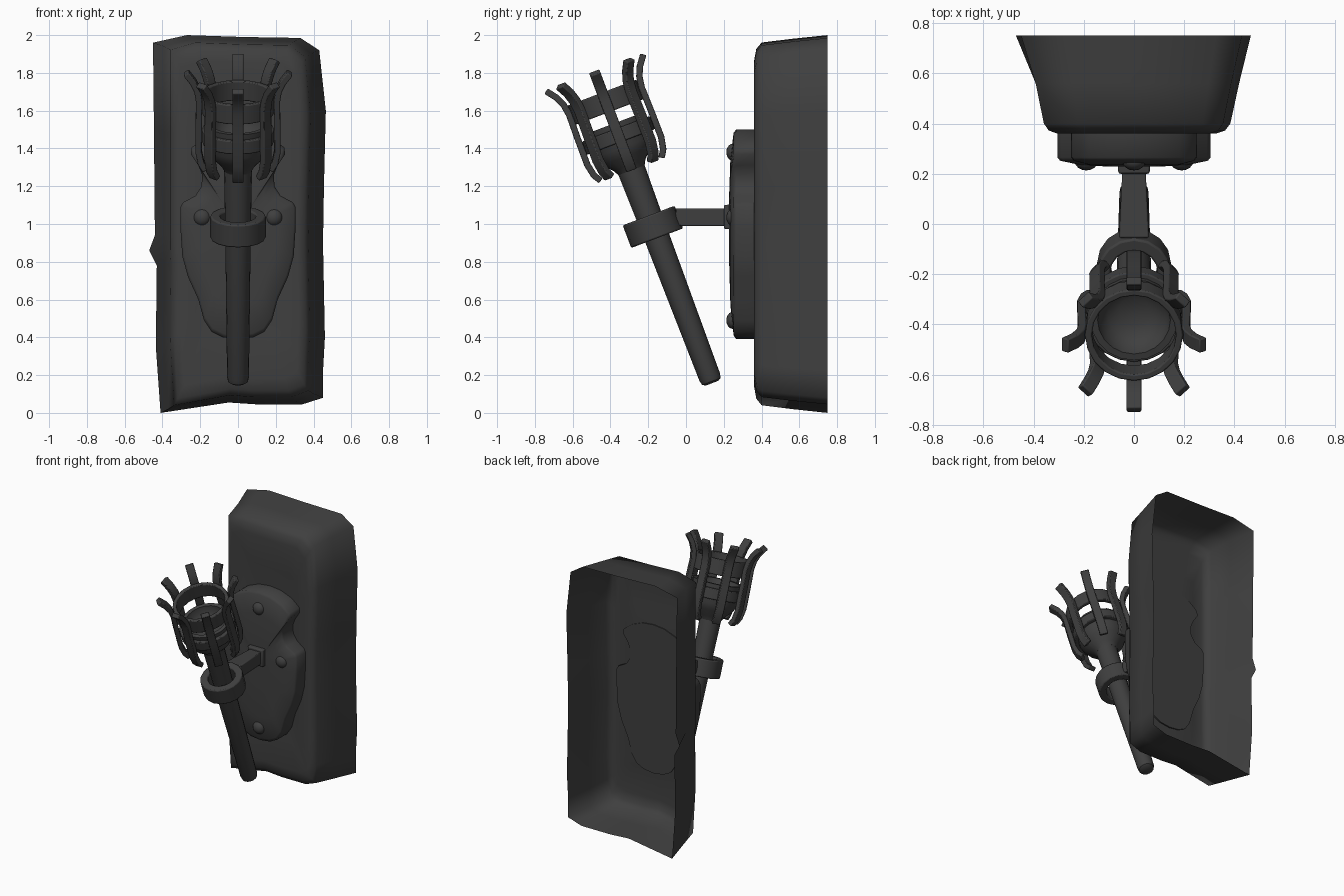
import bpy, bmesh, math
from mathutils import Matrix, Vector

if "Cube" in bpy.data.objects:
    bpy.data.objects.remove(bpy.data.objects["Cube"])

# Tilted frame of the torch: origin at the holder ring, local z along the handle
TORCH = Matrix.Translation((0, -0.175, 0.985)) @ Matrix.Rotation(math.radians(20.7), 4, 'X')

DARK = bpy.data.materials.new("dark_iron")
DARK.diffuse_color = (0.05, 0.05, 0.05, 1)
DARK.use_nodes = True
DARK.node_tree.nodes["Principled BSDF"].inputs["Base Color"].default_value = DARK.diffuse_color


def finish(name, bm, matrix=Matrix(), angle=35, bevel=0):
    bmesh.ops.recalc_face_normals(bm, faces=bm.faces)
    bm.transform(matrix)
    me = bpy.data.meshes.new(name)
    bm.to_mesh(me)
    bm.free()
    me.materials.append(DARK)
    ob = bpy.data.objects.new(name, me)
    bpy.context.collection.objects.link(ob)
    bpy.ops.object.select_all(action='DESELECT')
    bpy.context.view_layer.objects.active = ob
    ob.select_set(True)
    bpy.ops.object.shade_smooth_by_angle(angle=math.radians(angle))
    if bevel:
        mod = ob.modifiers.new("soft_edges", 'BEVEL')
        mod.width, mod.segments = bevel, 2
    return ob


def loft(rings, cap_start=False, cap_end=False, loop=False):
    bm = bmesh.new()
    rows = [[bm.verts.new(p) for p in r] for r in rings]
    n = len(rows[0])
    pairs = list(zip(rows, rows[1:])) + ([(rows[-1], rows[0])] if loop else [])
    for a, b in pairs:
        for i in range(n):
            j = (i + 1) % n
            bm.faces.new((a[i], a[j], b[j], b[i]))
    if cap_start:
        bm.faces.new(rows[0])
    if cap_end:
        bm.faces.new(rows[-1])
    return bm


def lathe(name, profile, sides, closed=False, bevel=0):
    rings = [[(r * math.cos(k * math.tau / sides), r * math.sin(k * math.tau / sides), z)
              for k in range(sides)] for r, z in profile]
    bm = loft(rings, not closed, not closed, closed)
    return finish(name, bm, TORCH, 35, bevel)


def band(name, inner, outer, low, high, sides=20, bevel=0.006):
    lathe(name, [(inner, low), (outer, low), (outer, high), (inner, high)], sides, True, bevel)


# Rough stone block, hollow at the back; chips on the rim fade towards the front
stone = [(-0.45, 1.96), (-0.27, 2.0), (0.03, 1.99), (0.33, 1.985), (0.43, 1.92), (0.465, 1.6),
         (0.455, 1.2), (0.45, 0.9), (0.46, 0.4), (0.45, 0.22), (0.45, 0.08), (0.34, 0.045),
         (0.1, 0.045), (-0.05, 0.055), (-0.41, 0.0), (-0.435, 0.35), (-0.43, 0.78),
         (-0.47, 0.86), (-0.44, 0.94), (-0.445, 1.5)]
steps = [(0.75, 1, 1), (0.56, 0.9, 0.98), (0.40, 0.825, 0.96), (0.372, 0.78, 0.925),
         (0.36, 0.7, 0.86), (0.376, 0.5, 0.64), (0.382, 0.25, 0.3)]
rings = [[((x if y > 0.7 else max(x, -0.435)) * sx, y, 1.015 + (z - 1.015) * sz)
          for x, z in stone] for y, sx, sz in steps]
finish("stone_block", loft(rings, cap_end=True), angle=75)

# Wall plate with waisted, shield-like outline and a slightly domed front
half = [(0, 1.5), (0.09, 1.49), (0.18, 1.455), (0.245, 1.405), (0.25, 1.37), (0.21, 1.31),
        (0.19, 1.26), (0.193, 1.2), (0.225, 1.15), (0.29, 1.115), (0.305, 1.09), (0.305, 0.98),
        (0.295, 0.83), (0.265, 0.72), (0.21, 0.6), (0.18, 0.49), (0.14, 0.43), (0.08, 0.4), (0, 0.39)]
outline = half + [(-x, z) for x, z in half[-2:0:-1]]
rings = [[(x * s, y, 0.99 + (z - 0.99) * s) for x, z in outline]
         for y, s in [(0.385, 1), (0.265, 1), (0.252, 0.965), (0.235, 0.7), (0.228, 0.3)]]
finish("wall_plate", loft(rings, True, True), angle=58)

# Domed bolts
for i, (x, z) in enumerate([(0, 1.38), (0, 0.49), (0.19, 1.035), (-0.19, 1.035)]):
    bm = bmesh.new()
    bmesh.ops.create_uvsphere(bm, u_segments=16, v_segments=10, radius=0.046)
    finish(f"bolt_{i + 1}", bm, Matrix.Translation((x, 0.25, z)) @ Matrix.Diagonal((1, 0.8, 1, 1)), 60)


# Support arm with a small foot on the plate
def rect(y, w, low, high):
    return [(-w, y, low), (w, y, low), (w, y, high), (-w, y, high)]


finish("support_arm", loft([rect(-0.055, 0.06, 0.99, 1.083), rect(0.22, 0.046, 0.99, 1.083)],
                           True, True), bevel=0.006)
finish("arm_foot", loft([rect(0.2, 0.062, 0.975, 1.1), rect(0.25, 0.066, 0.97, 1.105)],
                        True, True), bevel=0.008)

# Holder ring and tapered handle
band("holder_ring", 0.095, 0.147, -0.064, 0.064, 16, 0.008)
lathe("handle", [(0.035, -0.885), (0.052, -0.875), (0.058, -0.85), (0.068, 0.0), (0.075, 0.36)], 16)

# Fuel cup with hollow bowl
lathe("fuel_cup", [(0.074, 0.32), (0.09, 0.35), (0.14, 0.4), (0.165, 0.45), (0.172, 0.585),
                   (0.145, 0.585), (0.135, 0.54), (0.105, 0.505), (0.06, 0.485), (0.01, 0.48)], 20)

# Basket bands
band("lower_band", 0.16, 0.192, 0.48, 0.555)
band("upper_band", 0.168, 0.195, 0.65, 0.76)

# Eight flared prongs
path = [Vector(p) for p in [(0.172, 0.326), (0.196, 0.365), (0.209, 0.43), (0.208, 0.58),
                            (0.205, 0.71), (0.214, 0.77), (0.236, 0.82), (0.275, 0.872)]]
rings = []
for i, p in enumerate(path):
    t = (path[min(i + 1, len(path) - 1)] - path[max(i - 1, 0)]).normalized()
    n = Vector((t.y, -t.x)) * 0.017
    a, b = p + n, p - n
    rings.append([(a.x, -0.029, a.y), (a.x, 0.029, a.y), (b.x, 0.029, b.y), (b.x, -0.029, b.y)])
for k in range(8):
    finish(f"prong_{k + 1}", loft(rings, True, True),
           TORCH @ Matrix.Rotation(k * math.tau / 8, 4, 'Z'), bevel=0.005)
